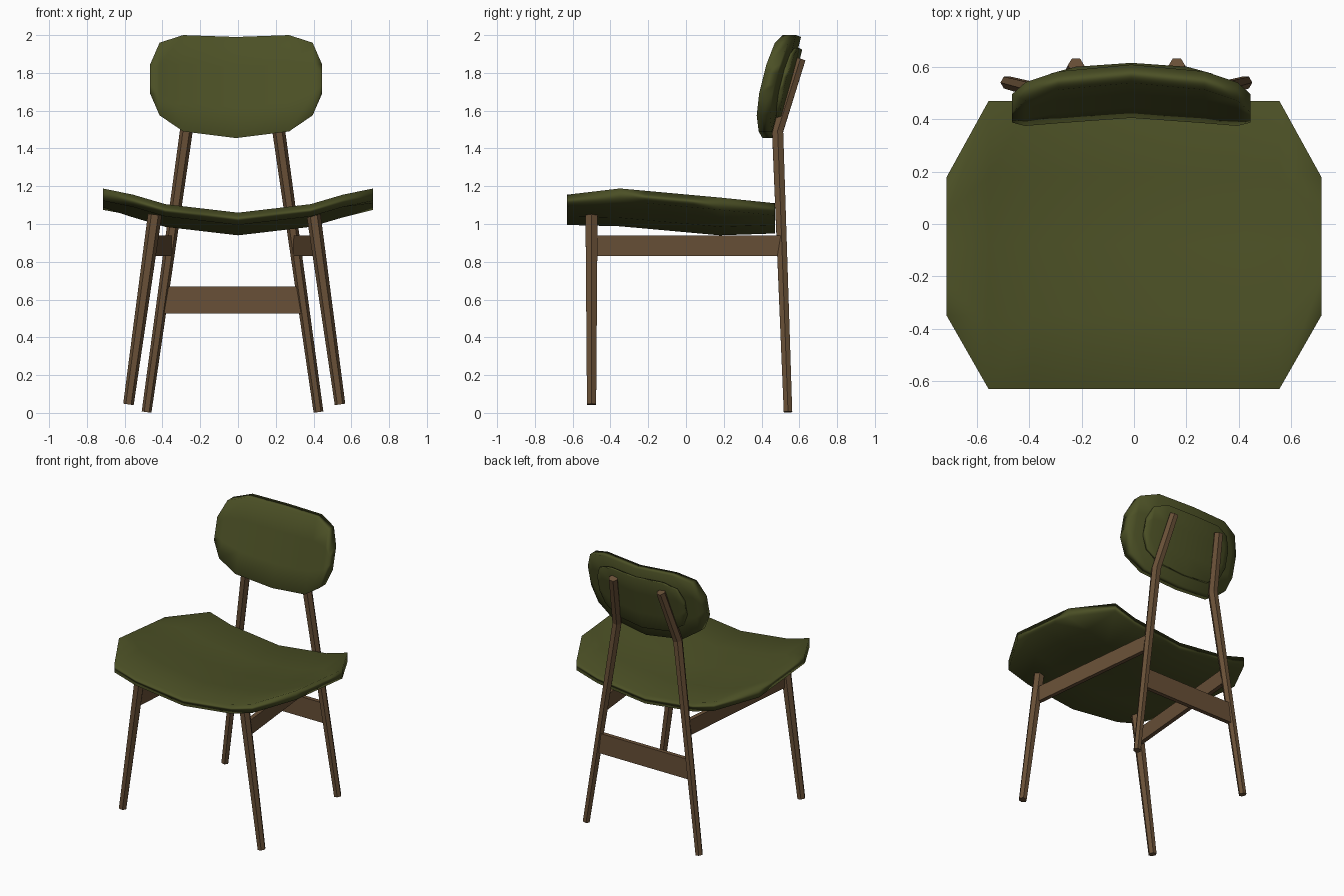
import bpy, bmesh, math
from mathutils import Vector

if "Cube" in bpy.data.objects:
    bpy.data.objects.remove(bpy.data.objects["Cube"])


def material(name, rgb):
    m = bpy.data.materials.new(name)
    m.use_nodes = True
    col = (*rgb, 1)
    m.diffuse_color = col
    bsdf = m.node_tree.nodes["Principled BSDF"]
    bsdf.inputs["Base Color"].default_value = col
    bsdf.inputs["Roughness"].default_value = 0.8
    return m


GREEN = material("olive_fabric", (0.072, 0.081, 0.019))
WOOD = material("brown_wood", (0.14, 0.08, 0.038))


def finish(name, bm, mat, smooth=False):
    bmesh.ops.recalc_face_normals(bm, faces=bm.faces)
    me = bpy.data.meshes.new(name)
    bm.to_mesh(me)
    bm.free()
    me.materials.append(mat)
    ob = bpy.data.objects.new(name, me)
    bpy.context.scene.collection.objects.link(ob)
    if smooth:
        me.shade_smooth()
        ob.modifiers.new("soft_shading", "WEIGHTED_NORMAL")
    return ob


def interp(points, v):
    for (a, fa), (b, fb) in zip(points, points[1:]):
        if v <= b:
            return fa + (fb - fa) * (v - a) / (b - a)
    return points[-1][1]


def cushion(name, half_columns, rows, place):
    """Thin slab from columns (x, low, high); place(x, v, side) gives a point."""
    cols = [(-x, a, b) for x, a, b in reversed(half_columns) if x > 0] + half_columns
    bm = bmesh.new()
    grid = [[[bm.verts.new(place(x, a + (b - a) * t, s)) for t in rows]
             for x, a, b in cols] for s in (0, 1)]
    n, m = len(cols), len(rows)
    for g in grid:
        for i in range(n - 1):
            for j in range(m - 1):
                bm.faces.new((g[i][j], g[i + 1][j], g[i + 1][j + 1], g[i][j + 1]))
    # rim joining both sides
    rim = ([(i, 0) for i in range(n)] + [(n - 1, j) for j in range(1, m)]
           + [(i, m - 1) for i in range(n - 2, -1, -1)] + [(0, j) for j in range(m - 2, 0, -1)])
    for (i, j), (k, l) in zip(rim, rim[1:] + rim[:1]):
        bm.faces.new((grid[0][i][j], grid[0][k][l], grid[1][k][l], grid[1][i][j]))
    return finish(name, bm, GREEN, True)


# Seat: saddle-shaped slab, raised at the sides and the front
RISE = [(0, 0), (0.385, 0.045), (0.555, 0.095), (0.715, 0.135)]
DIP = [(-0.63, 1.06), (-0.35, 1.053), (0.18, 1.005), (0.47, 1.015)]


def seat_point(x, y, side):
    return (x, y, interp(RISE, abs(x)) + interp(DIP, y) - 0.065 * side)


cushion("seat", [(0, -0.63, 0.47), (0.385, -0.63, 0.47), (0.555, -0.63, 0.47),
                 (0.715, -0.35, 0.18)], [0, 0.255, 0.5, 0.736, 1], seat_point)

# Backrest: tilted slab curved around the sitter, with a smaller pad behind
BACK = [(0, 1.455, 1.99), (0.28, 1.49, 2.0), (0.405, 1.575, 1.96), (0.455, 1.69, 1.845)]


def back_point(near, far):
    def place(x, z, side):
        depth = near + (far - near) * side
        return (x - 0.01, 0.405 + 0.25 * (z - 1.455) - 0.37 * x * x + depth, z - 0.0)
    return place


cushion("backrest", BACK, [0, 0.3, 0.7, 1], back_point(0, 0.07))
cushion("backrest_rear_pad",
        [(x * 0.76, 1.725 + (a - 1.725) * 0.75, 1.725 + (b - 1.725) * 0.75) for x, a, b in BACK],
        [0, 0.3, 0.7, 1], back_point(0.06, 0.093))


def leg(name, path):
    """Six-sided tapered leg along (point, radius) pairs."""
    pts = [Vector(p) for p, r in path]
    bm = bmesh.new()
    rings = []
    for i, (p, r) in enumerate(path):
        d = (pts[min(i + 1, len(pts) - 1)] - pts[max(i - 1, 0)]).normalized()
        u = (Vector((1, 0, 0)) - d * d.x).normalized()
        w = d.cross(u)
        rings.append([bm.verts.new(pts[i] + r * (u * math.cos(k * math.pi / 3)
                                                 + w * math.sin(k * math.pi / 3)))
                      for k in range(6)])
    for a, b in zip(rings, rings[1:]):
        for k in range(6):
            bm.faces.new((a[k], a[k - 1], b[k - 1], b[k]))
    bm.faces.new(rings[0])
    bm.faces.new(rings[-1])
    return finish(name, bm, WOOD)


def plank(name, a, b, low, high, thick=0.03):
    """Upright board between two plan points."""
    a, b = Vector((*a, 0)), Vector((*b, 0))
    side = (b - a).cross(Vector((0, 0, 1))).normalized() * thick / 2
    bm = bmesh.new()
    base = [bm.verts.new(p + Vector((0, 0, low)))
            for p in (a - side, b - side, b + side, a + side)]
    face = bm.faces.new(base)
    ext = bmesh.ops.extrude_face_region(bm, geom=[face])["geom"]
    bmesh.ops.translate(bm, vec=(0, 0, high - low),
                        verts=[v for v in ext if isinstance(v, bmesh.types.BMVert)])
    return finish(name, bm, WOOD)


# Legs and side rails, the frame sitting slightly off centre
for s, label in ((1, "left"), (-1, "right")):
    f, r = -0.02, -0.029
    leg("front_leg_" + label, [((f + s * 0.56, -0.5, 0.045), 0.028),
                               ((f + s * 0.42, -0.5, 1.05), 0.037)])
    leg("back_leg_" + label, [((r + s * 0.455, 0.54, 0.005), 0.026),
                              ((r + s * 0.245, 0.485, 1.49), 0.034),
                              ((r + s * 0.192, 0.605, 1.872), 0.032)])
    plank("side_rail_" + label, (f + s * 0.435, -0.5), (r + s * 0.337, 0.5), 0.83, 0.94)

# Rear cross rail
plank("back_rail", (-0.395, 0.518), (0.337, 0.518), 0.525, 0.67)
